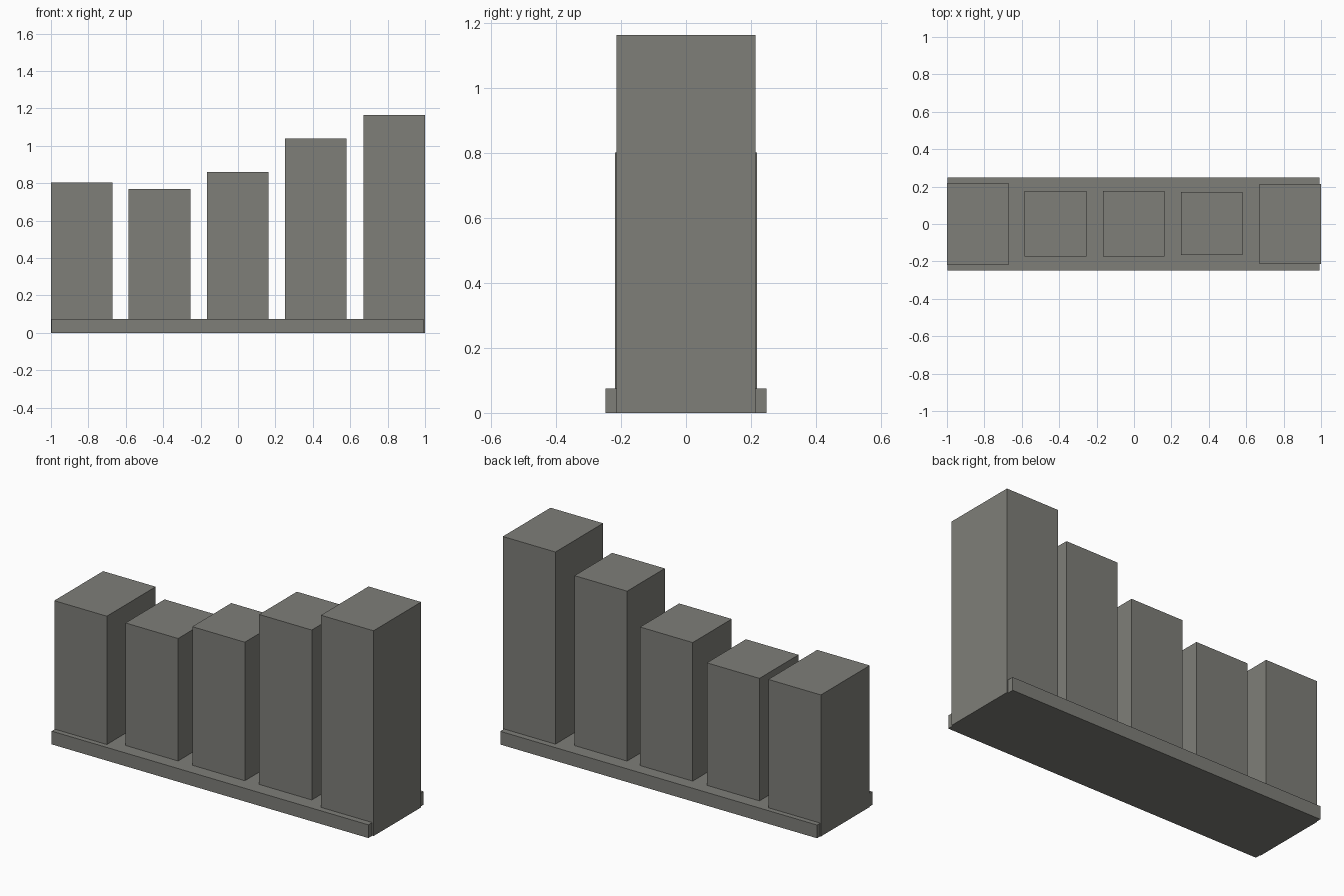
import bpy

cube = bpy.data.objects.get("Cube")
if cube:
    bpy.data.objects.remove(cube, do_unlink=True)

# Single warm grey material
grey = bpy.data.materials.new("warm grey")
grey.use_nodes = True
colour = (0.21, 0.21, 0.19, 1)
grey.diffuse_color = colour
grey.node_tree.nodes["Principled BSDF"].inputs["Base Color"].default_value = colour


def add_box(name, x, y, width, depth, height):
    """Add a box standing on the ground."""
    bpy.ops.mesh.primitive_cube_add(size=1, location=(x, y, height / 2))
    box = bpy.context.object
    box.name = name
    box.scale = (width, depth, height)
    bpy.ops.object.transform_apply(location=False, rotation=False, scale=True)
    box.data.materials.append(grey)


# Low plinth
add_box("plinth", -0.002, 0, 1.988, 0.496, 0.075)

# Row of towers: name, x, y, depth, height
towers = [
    ("right_end_tower", -0.835, 0, 0.438, 0.803),
    ("right_inner_tower", -0.42, 0.002, 0.35, 0.77),
    ("middle_tower", -0.001, 0.002, 0.35, 0.861),
    ("left_inner_tower", 0.415, 0.002, 0.338, 1.039),
    ("left_end_tower", 0.835, 0, 0.427, 1.165),
]
for name, x, y, depth, height in towers:
    add_box(name, x, y, 0.33, depth, height)
